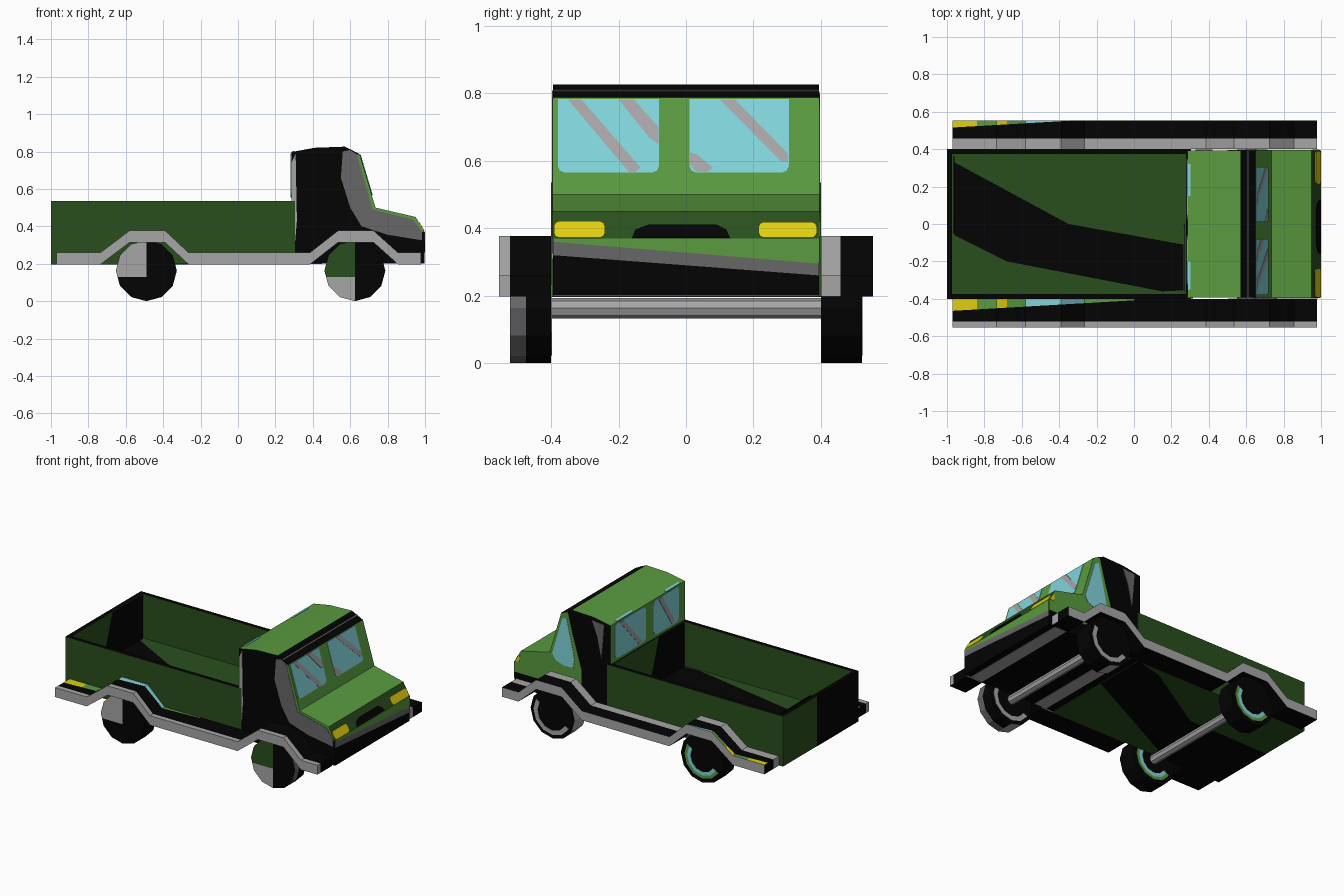
import bpy, bmesh, math
from mathutils import Vector

if "Cube" in bpy.data.objects:
    bpy.data.objects.remove(bpy.data.objects["Cube"])

# Palette
PAL = [("black", (.001, .001, .001)), ("leaf_green", (.1, .325, .05)),
       ("dark_green", (.022, .078, .012)), ("glass_blue", (.22, .66, .71)),
       ("light_grey", (.39, .38, .39)), ("dark_grey", (.135, .135, .14)),
       ("lamp_yellow", (.75, .62, .005))]
BLACK, LEAF, DARK, BLUE, LIGHT, GREY, YELLOW = range(7)
MATS = []
for n, c in PAL:
    m = bpy.data.materials.new(n)
    m.diffuse_color = (*c, 1)
    m.use_nodes = True
    m.node_tree.nodes["Principled BSDF"].inputs["Base Color"].default_value = m.diffuse_color
    MATS.append(m)


def finish(name, bm, rule):
    """Make an object from bm; rule(centre, normal) picks each face's colour."""
    bmesh.ops.recalc_face_normals(bm, faces=bm.faces)
    bm.normal_update()
    used = []
    for f in bm.faces:
        k = rule(f.calc_center_median(), f.normal) if callable(rule) else rule
        if k not in used:
            used.append(k)
        f.material_index = used.index(k)
    me = bpy.data.meshes.new(name)
    bm.to_mesh(me)
    bm.free()
    for k in used:
        me.materials.append(MATS[k])
    ob = bpy.data.objects.new(name, me)
    bpy.context.collection.objects.link(ob)
    return ob


def prism(pts, push):
    """Extrude a planar 3D polygon along push into a closed solid."""
    bm = bmesh.new()
    f = bm.faces.new([bm.verts.new(p) for p in pts])
    r = bmesh.ops.extrude_face_region(bm, geom=[f])
    vs = [g for g in r["geom"] if isinstance(g, bmesh.types.BMVert)]
    bmesh.ops.translate(bm, verts=vs, vec=Vector(push))
    edges = [e for e in bm.edges if e.is_boundary]
    if edges:
        bmesh.ops.holes_fill(bm, edges=edges, sides=0)
    return bm


def plate(name, pts, push, colour):
    return finish(name, prism(pts, push), colour)


def rounded(a0, a1, b0, b1, r):
    return [(a0 + r, b0), (a1 - r, b0), (a1 - r * .3, b0 + r * .3), (a1, b0 + r),
            (a1, b1 - r), (a1 - r * .3, b1 - r * .3), (a1 - r, b1), (a0 + r, b1),
            (a0 + r * .3, b1 - r * .3), (a0, b1 - r), (a0, b0 + r), (a0 + r * .3, b0 + r * .3)]


# Cargo bed: box with a recessed top
FLOOR = .24
bm = bmesh.new()
bmesh.ops.create_cube(bm, size=1)
for v in bm.verts:
    v.co = Vector((-.3475 + v.co.x * 1.305, v.co.y * .8, .3665 + v.co.z * .337))
top = max(bm.faces, key=lambda f: f.calc_center_median().z)
bmesh.ops.inset_region(bm, faces=[top], thickness=.037)
r = bmesh.ops.extrude_face_region(bm, geom=[top])
for v in [g for g in r["geom"] if isinstance(g, bmesh.types.BMVert)]:
    v.co.z = FLOOR
if top.is_valid:
    bmesh.ops.delete(bm, geom=[top], context='FACES_ONLY')
finish("cargo_bed", bm, lambda c, n: BLACK if c.z > .53 else DARK)

# Black camouflage on bed floor, underside and end walls
floor = [(-.96, .33), (-.35, 0), (.265, -.11), (.265, -.355), (.15, -.36), (-.68, -.2), (-.96, -.06)]
under = [(.3, .05), (.3, .4), (.1, .35), (-.4, .05), (-1, .04), (-1, -.4), (-.6, -.4)]
plate("floor_patch", [(x, y, FLOOR - .001) for x, y in floor], (0, 0, .004), BLACK)
plate("underside_patch", [(x, y, .199) for x, y in under], (0, 0, -.003), BLACK)
INNER = [(-.02, FLOOR), (.363, FLOOR), (.363, .535), (.3, .535)]
for name, x, ps, d in [
        ("tailgate_patch", -.999, [(-.4, .198), (.04, .198), (.04, .535), (-.4, .535)], -.002),
        ("tailgate_inner_patch", -.964, [(-.05, FLOOR), (.363, FLOOR), (.363, .535), (.05, .535)], .003),
        ("front_wall_patch", .269, [(-.363, FLOOR), (0, FLOOR), (-.1, .535), (-.363, .535)], -.003)]:
    plate(name, [(x, y, z) for y, z in ps], (d, 0, 0), BLACK)

# Cab: extruded side profile
W = .394
PROFILE = [(.285, .2), (.285, .797), (.41, .82), (.57, .826), (.65, .787), (.735, .5),
           (.95, .45), (.996, .37), (.996, .2)]


def cab_colour(c, n):
    if abs(n.y) > .5 or n.z < -.5 or (n.x > .9 and c.z < .37):
        return BLACK
    if c.z < .45 and n.x > .5:
        return DARK
    if .57 < c.x < .65 and c.z > .79:
        return BLACK
    return LEAF


finish("cab", prism([(x, -W, z) for x, z in PROFILE], (0, 2 * W, 0)), cab_colour)


# Windscreen panes and reflection stripes
def screen(poly, lift):
    return [(.735 - (z - .5) * .296 + lift, y, z) for y, z in poly]


for i, (a, b) in enumerate([(-.38, -.08), (.01, .305)]):
    pane = [p for p in rounded(a, b, .565, .785, .02) if p[1] < .6] + [(b, .785), (a, .785), (a, .6)]
    pane = [(a + .02, .565), (b - .02, .565), (b - .006, .571), (b, .585), (b, .783),
            (a, .783), (a, .585), (a + .006, .571)]
    plate(f"windscreen_{i}", screen(pane, -.001), (.004, 0, 0), BLUE)
for i, s in enumerate([[(-.35, .782), (-.31, .782), (-.135, .58), (-.15, .567), (-.17, .567)],
                       [(-.2, .782), (-.155, .782), (-.082, .7), (-.082, .65), (-.11, .67)],
                       [(.1, .782), (.145, .782), (.303, .62), (.303, .595), (.28, .6)],
                       [(.012, .625), (.03, .62), (.08, .58), (.065, .567), (.03, .567), (.012, .59)]]):
    plate(f"windscreen_stripe_{i}", screen(s, .001), (.004, 0, 0), LIGHT)

# Rear windows, with their top edge wrapping onto the roof
for i, (a, b) in enumerate([(.02, .35), (-.33, -.06)]):
    plate(f"rear_window_{i}", [(.286, y, z) for y, z in rounded(a, b, .555, .79, .03)], (-.004, 0, 0), BLUE)
    plate(f"rear_stripe_{i}", [(.284, y, z) for y, z in
          [(b - .09, .785), (b - .05, .785), (a + .08, .565), (a + .04, .565)]], (-.004, 0, 0), LIGHT)
for i, (a, b) in enumerate([(.15, .32), (-.35, -.2)]):
    plate(f"roof_edge_window_{i}", [(.287, a, .797), (.303, a, .8), (.303, b, .8), (.287, b, .797)],
          (0, 0, .003), BLUE)
plate("roof_front_line", [(.606, -W, .808), (.612, -W, .805), (.612, W, .805), (.606, W, .808)],
      (.001, 0, .003), GREY)


# Nose: lamps and grille on the sloped face, bands on the front face
def nose(poly):
    return [(.996 - (z - .37) * .575, y, z) for y, z in poly]


for name, c, ps in [("headlamp_left", YELLOW, rounded(-.392, -.24, .371, .42, .015)),
                    ("headlamp_right", YELLOW, rounded(.215, .388, .371, .418, .015)),
                    ("grille", BLACK, [(-.16, .371), (.13, .371), (.12, .395), (.09, .41), (-.11, .41), (-.15, .395)])]:
    plate(name, nose(ps), (.004, 0, .001), c)
for name, c, ps in [("front_green_band", LEAF, [(-W, .37), (W, .37), (W, .295), (-W, .36)]),
                    ("front_grey_band", GREY, [(-W, .36), (W, .295), (W, .26), (-W, .32)])]:
    plate(name, [(.995, y, z) for y, z in ps], (.004, 0, 0), c)

# Cab side panels: (name, side, lift, colour, outline)
EDGE = [(.65, .785), (.735, .5), (.95, .45), (.995, .37)]
SIDES = [
    ("front_edge_trim", -1, .002, LEAF, EDGE + [(.98, .37), (.93, .42), (.7, .48), (.62, .785)]),
    ("side_grey_band", -1, .004, GREY, [(.56, .8), (.6, .808), (.635, .785), (.72, .49), (.935, .437),
     (.985, .37), (.985, .325), (.8, .355), (.66, .4), (.6, .5), (.55, .66)]),
    ("side_rear_trim", -1, .004, LIGHT, [(.287, .74), (.308, .79), (.315, .43), (.3, .25), (.287, .5)]),
    ("side_green_panel", 1, .002, LEAF, [(.6, .805)] + EDGE + [(.995, .3), (.5, .3), (.5, .45), (.56, .65)]),
    ("side_window", 1, .004, BLUE, [(.61, .765), (.64, .75), (.715, .5), (.69, .46), (.63, .44),
     (.56, .44), (.55, .5), (.575, .62)]),
    ("side_lamp", 1, .004, YELLOW, [(.955, .425), (.968, .415), (.99, .375), (.96, .375)]),
    ("side_grey_streak", 1, .004, GREY, [(.33, .79), (.42, .8), (.38, .7), (.35, .56), (.34, .66)]),
]
for name, s, lift, c, ps in SIDES:
    plate(name, [(x, s * (W - .001), z) for x, z in ps], (0, s * (lift + .001), 0), c)
for x in (.36, .86):
    plate("cab_floor_stripe", [(x, -W, .201), (x + .09, -W, .201), (x + .09, W, .201), (x, W, .201)],
          (0, 0, -.003), LIGHT)

# Arched mudguard runners: constant-height path, extruded sideways and cut into colour bands
PATH = [(-.97, .197), (-.735, .197), (-.58, .314), (-.39, .314), (-.265, .197), (.385, .197),
        (.535, .314), (.725, .314), (.855, .197), (.978, .197)]


def runner_colour(c, n):
    far = c.y > 0
    if abs(n.y) > .5:
        return LIGHT
    if n.z < -.3:
        return BLACK
    y = c.y - .98 if far else c.y
    if y < -.522:
        return LIGHT
    if n.z > .3 and y > -.408 + .058 * c.x and c.x < 0:
        return YELLOW if c.x < -.84 or -.735 < c.x < -.68 else BLUE if c.x > -.58 and c.x < -.3 else LEAF
    return BLACK


for s, name in ((-1, "near"), (1, "far")):
    ring = PATH + [(x, z + .063) for x, z in reversed(PATH)]
    bm = prism([(x, s * .4, z) for x, z in ring], (0, s * .154, 0))
    off = 0 if s < 0 else .98
    for co, no in [((0, -.522 + off, 0), (0, 1, 0)), ((0, -.408 + off, 0), (-.058, 1, 0)),
                   ((-.84, 0, 0), (1, 0, 0)), ((-.68, 0, 0), (1, 0, 0)), ((0, 0, 0), (1, 0, 0))]:
        bmesh.ops.bisect_plane(bm, geom=bm.verts[:] + bm.edges[:] + bm.faces[:], plane_co=co, plane_no=no)
    finish(f"runner_{name}", bm, runner_colour)


# Wheels and axles
def drum(x, y0, y1, rad, sides):
    bm = bmesh.new()
    bmesh.ops.create_cone(bm, cap_ends=True, cap_tris=True, segments=sides, radius1=rad, radius2=rad, depth=1)
    for v in bm.verts:
        a, b, h = v.co
        v.co = (x + a, (y0 + y1) / 2 + h * (y1 - y0), .163 + b)
    return bm


for wx, end in ((-.49, "rear"), (.625, "front")):
    for s, side in ((-1, "near"), (1, "far")):
        def wheel_colour(c, n, wx=wx, s=s):
            left, up = c.x < wx, c.z > .163
            if n.y < -.5 and s < 0 and left:
                return (DARK if c.z > .13 else LIGHT) if wx > 0 else (LIGHT if c.z > .13 else BLACK)
            if abs(n.y) < .5 and wx > 0:  # tread
                return LIGHT if left else GREY if c.y < -.475 else BLACK
            return BLACK
        bm = drum(wx, s * .4, s * .522, .163, 12)
        for co, no in [((0, -.475, 0), (0, 1, 0)), ((0, 0, .13), (0, 0, 1))]:
            bmesh.ops.bisect_plane(bm, geom=bm.verts[:] + bm.edges[:] + bm.faces[:], plane_co=co, plane_no=no)
        finish(f"wheel_{end}_{side}", bm, wheel_colour)
        # coloured crescent on the faces turned to +y
        y = .521 if s > 0 else -.401
        rings = [(.09, .115, BLUE), (.115, .135, LEAF)] if end == "rear" else [(.11, .14, LIGHT)]
        for k, (r0, r1, c) in enumerate(rings):
            arc = [math.radians(t) for t in range(-150, 31, 30)]
            ps = [(r1, t) for t in arc] + [(r0, t) for t in reversed(arc)]
            plate(f"wheel_crescent_{end}_{side}_{k}",
                  [(wx + q * math.cos(t), y, .163 + q * math.sin(t)) for q, t in ps], (0, .003, 0), c)
    finish(f"axle_{end}", drum(wx, -.41, .41, .03, 8), LIGHT)
